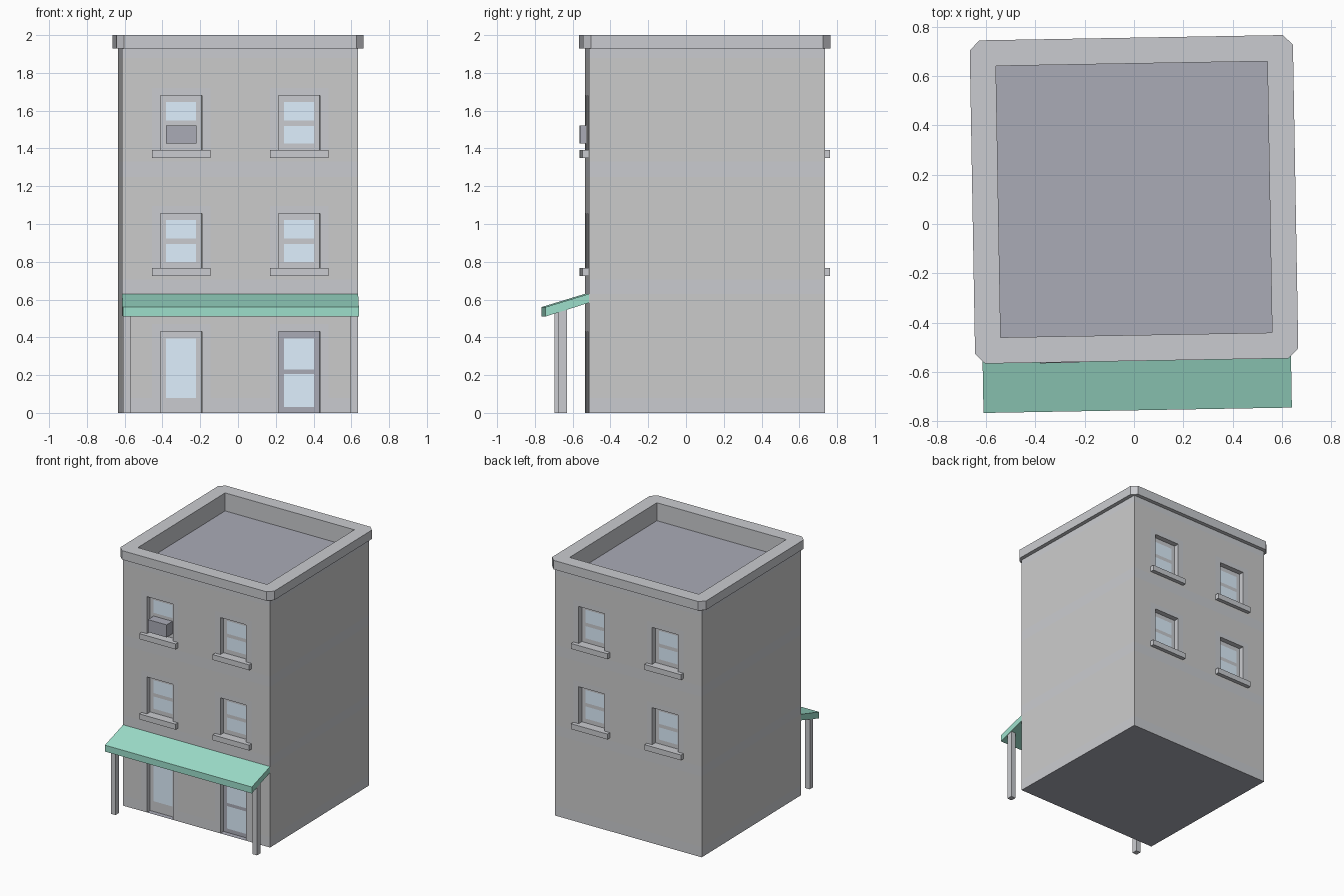
import bpy, bmesh, math
from mathutils import Matrix

if "Cube" in bpy.data.objects:
    bpy.data.objects.remove(bpy.data.objects["Cube"])

H = 0.625          # half width of the square building
WALL_TOP = 1.93
PLACE = Matrix.Translation((0, 0.1, 0)) @ Matrix.Rotation(math.radians(1), 4, 'Z')


def material(name, rgb):
    m = bpy.data.materials.new(name)
    m.diffuse_color = (*rgb, 1)
    m.use_nodes = True
    m.node_tree.nodes["Principled BSDF"].inputs["Base Color"].default_value = m.diffuse_color
    return m


TRIM = material("trim", (0.59, 0.60, 0.63))
DARK = material("dark", (0.40, 0.41, 0.47))
GLASS = material("glass", (0.74, 0.88, 1.0))
GREEN = material("green", (0.34, 0.74, 0.60))
MATS = [None, TRIM, DARK, GLASS]


def finish(name, bm, mats, turn=0):
    bmesh.ops.remove_doubles(bm, verts=bm.verts, dist=1e-5)
    me = bpy.data.meshes.new(name)
    for m in mats:
        me.materials.append(m)
    bm.to_mesh(me)
    bm.free()
    ob = bpy.data.objects.new(name, me)
    ob.matrix_world = PLACE @ Matrix.Rotation(turn, 4, 'Z')
    bpy.context.collection.objects.link(ob)
    return ob


def prism(name, profile, x0, x1, mat, turn=0):
    """Extrude a (y, z) profile along x."""
    bm = bmesh.new()
    a, b = ([bm.verts.new((x, y, z)) for y, z in profile] for x in (x0, x1))
    n = len(profile)
    bm.faces.new(a)
    bm.faces.new(b)
    for i in range(n):
        bm.faces.new((a[i], a[(i + 1) % n], b[(i + 1) % n], b[i]))
    bmesh.ops.recalc_face_normals(bm, faces=bm.faces)
    return finish(name, bm, [mat], turn)


def box(name, x0, x1, y0, y1, z0, z1, mat, turn=0):
    return prism(name, [(y0, z0), (y1, z0), (y1, z1), (y0, z1)], x0, x1, mat, turn)


def facade(name, rects, turn):
    """Flat wall painted and recessed by (x0, x1, z0, z1, material, depth); last one wins."""
    rects = [(-H, H, 0, WALL_TOP, None, 0)] + rects
    xs = sorted({round(v, 4) for r in rects for v in r[:2]})
    zs = sorted({round(v, 4) for r in rects for v in r[2:4]})
    bm = bmesh.new()

    def cell(i, j):
        x, z = (xs[i] + xs[i + 1]) / 2, (zs[j] + zs[j + 1]) / 2
        return [r[4:] for r in rects if r[0] < x < r[1] and r[2] < z < r[3]][-1]

    def quad(pts, mat):
        f = bm.faces.new([bm.verts.new(p) for p in pts])
        f.material_index = MATS.index(mat)

    for i in range(len(xs) - 1):
        for j in range(len(zs) - 1):
            x0, x1, z0, z1 = xs[i], xs[i + 1], zs[j], zs[j + 1]
            mat, d = cell(i, j)
            a = d - H
            quad([(x0, a, z0), (x1, a, z0), (x1, a, z1), (x0, a, z1)], mat)
            if i + 2 < len(xs) and cell(i + 1, j)[1] != d:
                b = cell(i + 1, j)[1] - H
                quad([(x1, a, z0), (x1, b, z0), (x1, b, z1), (x1, a, z1)], TRIM)
            if j + 2 < len(zs) and cell(i, j + 1)[1] != d:
                b = cell(i, j + 1)[1] - H
                quad([(x0, a, z1), (x1, a, z1), (x1, b, z1), (x0, b, z1)], TRIM)
    return finish(name, bm, MATS, turn)


BANDS = [(-H, H, a, b, TRIM, 0) for a, b in
         ((0, 0.08), (0.63, 0.705), (1.25, 1.33), (1.88, WALL_TOP))]
REC = 0.04         # depth of the openings
COLS = (-H / 2, H / 2)
ROWS = (0.725, 1.35)


def window(c, z):
    return [(c - 0.155, c + 0.155, z, z + 0.37, TRIM, 0),
            (c - 0.11, c + 0.11, z + 0.04, z + 0.33, TRIM, REC),
            (c - 0.08, c + 0.08, z + 0.075, z + 0.17, GLASS, REC),
            (c - 0.08, c + 0.08, z + 0.197, z + 0.297, GLASS, REC)]


def doorway(c, frame, panes):
    return [(c - 0.155, c + 0.155, 0, 0.47, TRIM, 0),
            (c - 0.11, c + 0.11, 0, 0.43, frame, REC)] + \
           [(c - 0.08, c + 0.08, a, b, GLASS, REC) for a, b in panes]


# Four walls: windows front and back, plain sides, shop openings in front
windows = [r for c in COLS for z in ROWS for r in window(c, z)]
shop = doorway(COLS[0], TRIM, [(0.08, 0.395)]) + \
       doorway(COLS[1], DARK, [(0.03, 0.205), (0.23, 0.395)])
facade("front_wall", BANDS + windows + shop, 0)
facade("back_wall", BANDS + windows, math.pi)
facade("right_wall", BANDS, math.pi / 2)
facade("left_wall", BANDS, -math.pi / 2)

# Window sills
for side, turn in (("front", 0), ("back", math.pi)):
    for c in COLS:
        for z in ROWS:
            box(side + "_sill", c - 0.155, c + 0.155, -H - 0.03, -H + REC,
                z, z + 0.042, TRIM, turn)

# Air conditioner in the upper left window
box("air_conditioner", COLS[0] - 0.08, COLS[0] + 0.08, -0.658, -H + REC, 1.425, 1.522, DARK)

# Cornice with clipped corners and sunken roof
bm = bmesh.new()
O, C, I, ROOF = 0.655, 0.04, 0.55, 1.86
octagon = [(-O, -O + C), (-O + C, -O), (O - C, -O), (O, -O + C),
           (O, O - C), (O - C, O), (-O + C, O), (-O, O - C)]


def loop(pts, z):
    return [bm.verts.new((x, y, z)) for x, y in pts]


def square(h):
    return [(-h, -h), (h, -h), (h, h), (-h, h)]


top, low = loop(octagon, 2), loop(octagon, WALL_TOP)
inner, under, floor = loop(square(I), 2), loop(square(H), WALL_TOP), loop(square(I), ROOF)
for i in range(8):
    k = (i + 1) % 8
    bm.faces.new((low[i], low[k], top[k], top[i]))
for i in range(4):
    k, a, b, c = (i + 1) % 4, 2 * i, 2 * i + 1, (2 * i + 2) % 8
    bm.faces.new((top[a], top[b], inner[i]))
    bm.faces.new((top[b], top[c], inner[k], inner[i]))
    bm.faces.new((under[i], low[b], low[a]))
    bm.faces.new((under[i], under[k], low[c], low[b]))
    bm.faces.new((inner[i], inner[k], floor[k], floor[i]))
bm.faces.new(floor).material_index = 1
finish("cornice_and_roof", bm, [TRIM, DARK])

# Underside of the building
bm = bmesh.new()
bm.faces.new([bm.verts.new((x, y, 0)) for x, y in reversed(square(H))])
finish("base", bm, [DARK])

# Sloping awning on two posts
prism("awning", [(-0.855, 0.51), (-0.855, 0.56), (-H, 0.63), (-H, 0.583)], -H, H, GREEN)
for s in (-1, 1):
    box("awning_post", s * 0.602 - 0.02, s * 0.602 + 0.02, -0.785, -0.742, 0, 0.552, TRIM)
